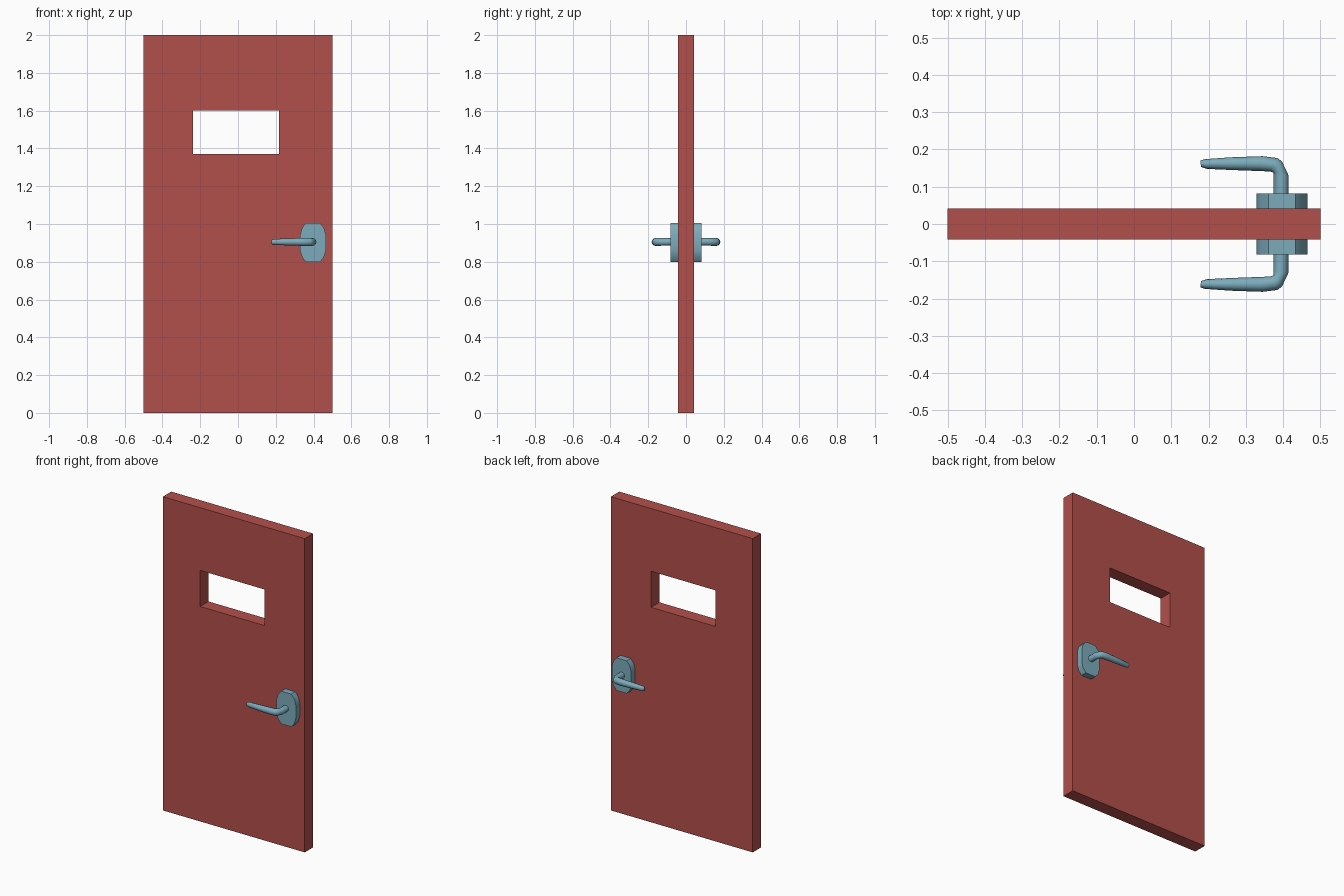
import bpy, bmesh, math
from mathutils import Vector

if "Cube" in bpy.data.objects:
    bpy.data.objects.remove(bpy.data.objects["Cube"])


def material(name, rgb):
    m = bpy.data.materials.new(name)
    m.diffuse_color = (*rgb, 1)
    m.use_nodes = True
    m.node_tree.nodes["Principled BSDF"].inputs["Base Color"].default_value = m.diffuse_color
    return m


RED = material("red paint", (0.45, 0.08, 0.07))
STEEL = material("blue grey metal", (0.20, 0.41, 0.50))


def make(name, bm, mat, smooth=None):
    bmesh.ops.recalc_face_normals(bm, faces=bm.faces[:])
    me = bpy.data.meshes.new(name)
    bm.to_mesh(me)
    bm.free()
    ob = bpy.data.objects.new(name, me)
    bpy.context.collection.objects.link(ob)
    me.materials.append(mat)
    if smooth:
        bpy.ops.object.select_all(action='DESELECT')
        ob.select_set(True)
        bpy.context.view_layer.objects.active = ob
        bpy.ops.object.shade_smooth_by_angle(angle=math.radians(smooth))
    return ob


def loft(rings, closed=False):
    """Skin a list of point rings; cap the ends, or join last to first."""
    bm = bmesh.new()
    loops = [[bm.verts.new(p) for p in r] for r in rings]
    n = len(loops[0])
    pairs = list(zip(loops, loops[1:]))
    if closed:
        pairs.append((loops[-1], loops[0]))
    else:
        bm.faces.new(loops[0])
        bm.faces.new(loops[-1])
    for a, b in pairs:
        for i in range(n):
            j = (i + 1) % n
            bm.faces.new((a[i], a[j], b[j], b[i]))
    return bm


# Door slab with a rectangular window opening
T = 0.042


def rect(x0, x1, z0, z1, y):
    return [(x0, y, z0), (x1, y, z0), (x1, y, z1), (x0, y, z1)]


outer, window = (-0.5, 0.5, 0, 2), (-0.238, 0.217, 1.37, 1.6)
make("door_panel", loft([rect(*outer, -T), rect(*outer, T),
                         rect(*window, T), rect(*window, -T)], closed=True), RED)

# Rosette outline quarter, mirrored to a full barrel-sided octagon
PX, PZ = 0.397, 0.902
quarter = [(0.068, 0.042), (0.058, 0.078), (0.036, 0.104)]
outline = (quarter + [(-x, z) for x, z in reversed(quarter)]
           + [(-x, -z) for x, z in quarter] + [(x, -z) for x, z in reversed(quarter)])

# Lever sections: inner (x, y), outer (x, y), half height
sections = [((0.375, 0.075), (0.415, 0.075), 0.020),
            ((0.375, 0.130), (0.415, 0.130), 0.020),
            ((0.374, 0.138), (0.397, 0.168), 0.021),
            ((0.365, 0.141), (0.385, 0.177), 0.021),
            ((0.340, 0.142), (0.345, 0.182), 0.021),
            ((0.260, 0.145), (0.260, 0.179), 0.018),
            ((0.195, 0.148), (0.190, 0.174), 0.016),
            ((0.180, 0.153), (0.178, 0.170), 0.012)]


def lever_ring(inner, outer, h, side, n=12):
    a, b = Vector((*inner, 0.905)), Vector((*outer, 0.905))
    ring = []
    for i in range(n):
        t = 2 * math.pi * i / n
        p = (a + b) / 2 + (b - a) / 2 * math.cos(t)
        ring.append((p.x, p.y * side, p.z + h * math.sin(t)))
    return ring


# Handle set on both faces of the door
for side, label in ((-1, "front"), (1, "back")):
    plate = [[(PX + x * s, y * side, PZ + z * s) for x, z in outline]
             for y, s in ((0.04, 1), (0.082, 1))]
    make(label + "_handle_plate", loft(plate), STEEL, 35)
    make(label + "_lever", loft([lever_ring(*s, side) for s in sections]), STEEL, 40)
